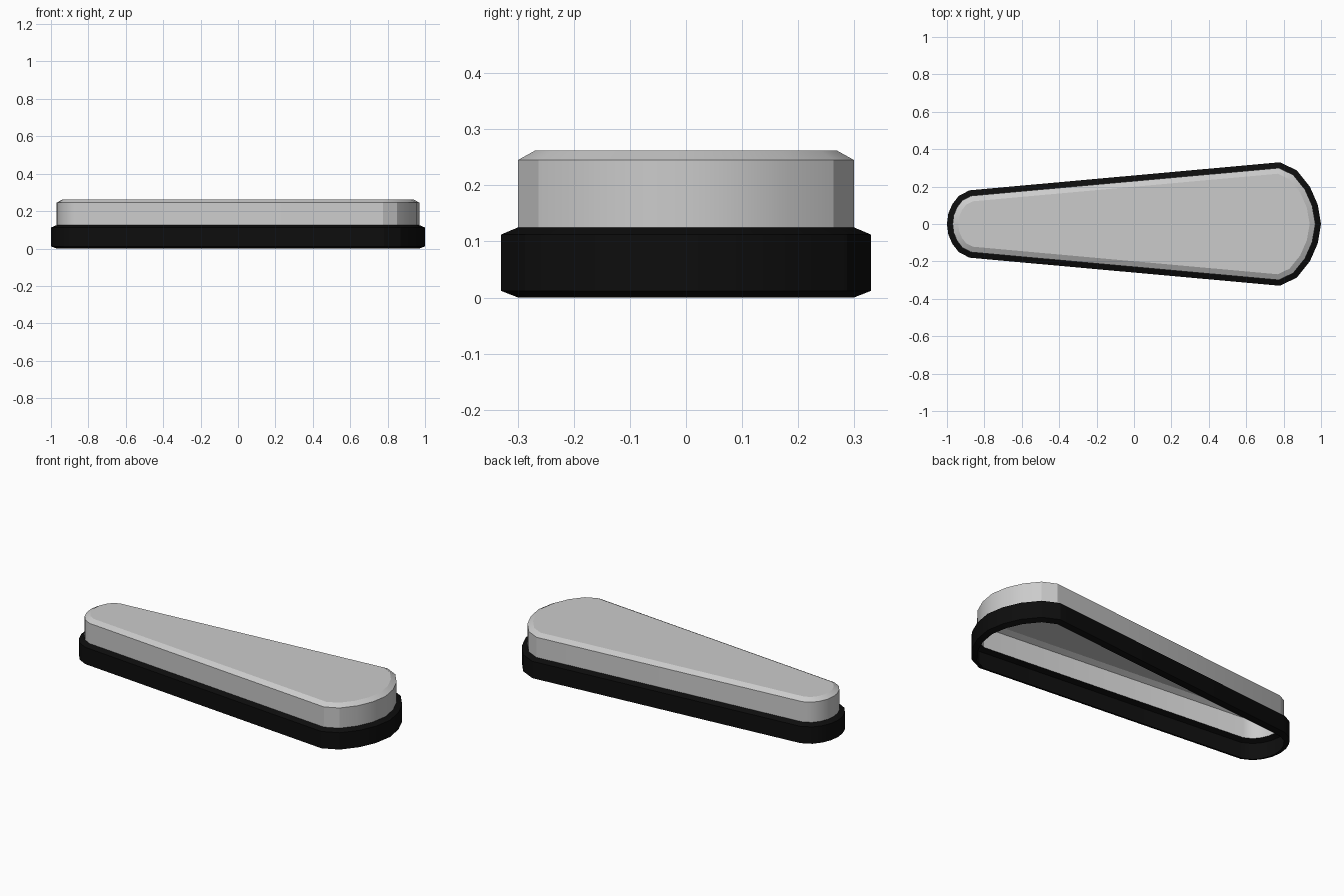
import bpy, bmesh, math
from mathutils import Vector

if "Cube" in bpy.data.objects:
    bpy.data.objects.remove(bpy.data.objects["Cube"])

# Half outlines of the two rounded ends, mirrored in y
wide = [(0.78, 0.33), (0.87, 0.287), (0.94, 0.2), (0.982, 0.105), (1.0, 0.0)]
narrow = [(-1.0, 0.0), (-0.993, 0.055), (-0.972, 0.105), (-0.937, 0.15), (-0.88, 0.18)]
half = narrow + wide
outline = [Vector(p) for p in half] + [Vector((x, -y)) for x, y in half[-2:0:-1]]


def inset(points, d):
    """Move a clockwise outline inward by d with mitred corners."""
    out = []
    for i, p in enumerate(points):
        a = (p - points[i - 1]).normalized()
        b = (points[(i + 1) % len(points)] - p).normalized()
        na, nb = Vector((a.y, -a.x)), Vector((b.y, -b.x))
        out.append(p + (na + nb) * d / (1 + na.dot(nb)))
    return out


def loft(name, profile, cap, color=None):
    """Stack inset outlines given as (inset, z) and bridge them."""
    bm = bmesh.new()
    rings = [[bm.verts.new((p.x, p.y, z)) for p in inset(outline, d)] for d, z in profile]
    n = len(outline)
    for lo, hi in zip(rings, rings[1:]):
        for i in range(n):
            j = (i + 1) % n
            bm.faces.new((lo[j], lo[i], hi[i], hi[j]))
    if cap:
        bm.faces.new(rings[-1][::-1])
    mesh = bpy.data.meshes.new(name)
    bm.to_mesh(mesh)
    bm.free()
    ob = bpy.data.objects.new(name, mesh)
    bpy.context.collection.objects.link(ob)
    if color:
        mat = bpy.data.materials.new(name + "_black")
        mat.diffuse_color = color
        mat.use_nodes = True
        mat.node_tree.nodes["Principled BSDF"].inputs["Base Color"].default_value = mat.diffuse_color
        mesh.materials.append(mat)
    bpy.ops.object.select_all(action='DESELECT')
    ob.select_set(True)
    bpy.context.view_layer.objects.active = ob
    bpy.ops.object.shade_smooth_by_angle(angle=math.radians(25))
    return ob


# Black chamfered band around the open base
loft("base_band", [(0.03, 0.0), (0.0, 0.012), (0.0, 0.112), (0.03, 0.125)],
     False, (0.004, 0.004, 0.004, 1))

# Grey shell with chamfered top, open underneath
loft("upper_shell", [(0.03, 0.125), (0.03, 0.245), (0.06, 0.262)], True)
